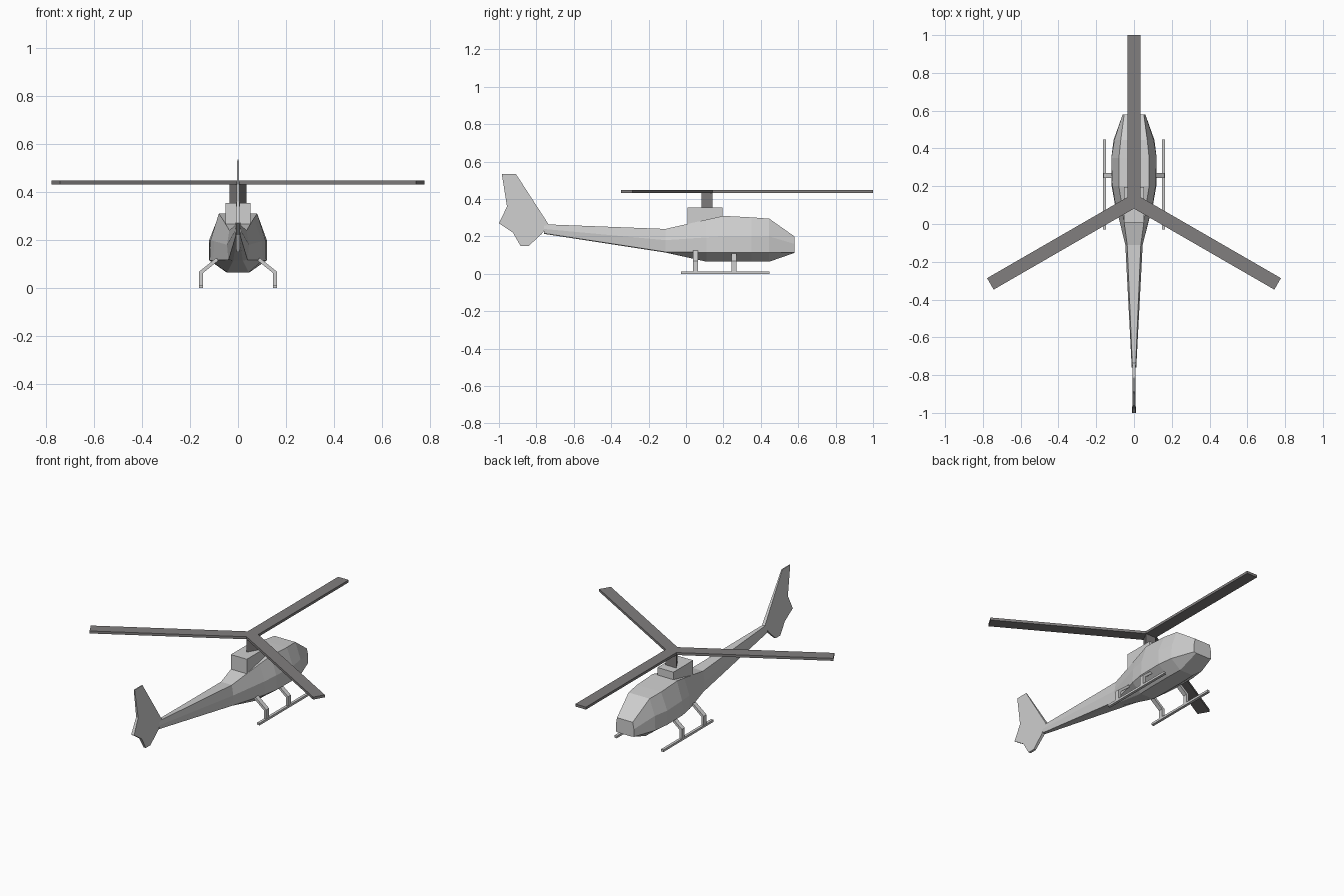
import bpy, bmesh, math
from mathutils import Matrix

if "Cube" in bpy.data.objects:
    bpy.data.objects.remove(bpy.data.objects["Cube"])


def material(name, rgb):
    m = bpy.data.materials.new(name)
    m.diffuse_color = (*rgb, 1)
    m.use_nodes = True
    m.node_tree.nodes["Principled BSDF"].inputs["Base Color"].default_value = m.diffuse_color
    return m


BODY = material("light grey", (0.62, 0.62, 0.62))
ROTOR = material("dark grey", (0.22, 0.21, 0.21))


def finish(name, bm, mat):
    bmesh.ops.recalc_face_normals(bm, faces=bm.faces)
    me = bpy.data.meshes.new(name)
    bm.to_mesh(me)
    bm.free()
    me.materials.append(mat)
    ob = bpy.data.objects.new(name, me)
    bpy.context.collection.objects.link(ob)
    return ob


def loft(name, rings, mat):
    """Join equal-length rings of points into a closed skin."""
    bm = bmesh.new()
    vs = [[bm.verts.new(p) for p in r] for r in rings]
    n = len(rings[0])
    for a, b in zip(vs, vs[1:]):
        for i in range(n):
            j = (i + 1) % n
            bm.faces.new((a[i], a[j], b[j], b[i]))
    bm.faces.new(vs[0])
    bm.faces.new(vs[-1])
    return finish(name, bm, mat)


def box(name, lo, hi, mat, matrix=Matrix()):
    bm = bmesh.new()
    bmesh.ops.create_cube(bm, size=1)
    for v in bm.verts:
        v.co = [l + (c + 0.5) * (h - l) for l, h, c in zip(lo, hi, v.co)]
    bmesh.ops.transform(bm, matrix=matrix, verts=bm.verts)
    return finish(name, bm, mat)


# Fuselage and tail boom: (y, half section from bottom to top as x, z)
sections = [
    (0.58, [(0.045, 0.112), (0.06, 0.115), (0.06, 0.16), (0.052, 0.20)]),
    (0.445, [(0.045, 0.065), (0.108, 0.115), (0.104, 0.20), (0.07, 0.295)]),
    (0.35, [(0.048, 0.065), (0.12, 0.115), (0.12, 0.20), (0.08, 0.302)]),
    (0.20, [(0.048, 0.065), (0.118, 0.115), (0.114, 0.20), (0.08, 0.31)]),
    (0.11, [(0.045, 0.065), (0.102, 0.115), (0.10, 0.195), (0.066, 0.29)]),
    (-0.11, [(0.02, 0.114), (0.04, 0.117), (0.046, 0.18), (0.036, 0.24)]),
    (-0.76, [(0.005, 0.214), (0.010, 0.217), (0.012, 0.24), (0.008, 0.265)]),
]
loft("fuselage", [[(x, y, z) for x, z in half] + [(-x, y, z) for x, z in reversed(half)]
                  for y, half in sections], BODY)

# Tail fin: flat profile, thinner towards both tips
fin = [(-0.985, 0.535), (-0.91, 0.535), (-0.735, 0.265), (-0.77, 0.215), (-0.84, 0.15),
       (-0.885, 0.15), (-0.925, 0.22), (-1.0, 0.27), (-0.957, 0.36)]
loft("tail_fin", [[(s * max(0.003, 0.010 - 0.03 * abs(z - 0.25)), y, z) for y, z in fin]
                  for s in (-1, 1)], BODY)

# Engine housing
box("engine_housing", (-0.053, 0.008, 0.215), (0.053, 0.195, 0.354), BODY)

# Triangular mast with a blade growing out of each face
HUB, W = 0.122, 0.035
R = 2 * W / math.sqrt(3)
tri = [(R * math.cos(math.radians(a)), HUB + R * math.sin(math.radians(a))) for a in (-90, 30, 150)]
loft("rotor_mast", [[(x, y, z) for x, y in tri] for z in (0.34, 0.447)], ROTOR)
for i in range(3):
    turn = Matrix.Translation((0, HUB, 0)) @ Matrix.Rotation(math.radians(120 * i), 4, 'Z')
    box(f"rotor_blade_{i + 1}", (-W, R / 2, 0.432), (W, 1 - HUB, 0.447), ROTOR, turn)

# Landing skids and bent struts
strut = [(0.162, 0.008), (0.162, 0.068), (0.09, 0.126), (0.082, 0.114), (0.147, 0.061), (0.147, 0.008)]
for side, s in (("left", -1), ("right", 1)):
    x0, x1 = sorted((s * 0.147, s * 0.163))
    box(f"skid_{side}", (x0, -0.028, 0), (x1, 0.447, 0.013), BODY)
    for end, y in (("rear", 0.05), ("front", 0.257)):
        loft(f"strut_{end}_{side}", [[(s * x, y + d, z) for x, z in strut]
                                     for d in (-0.0135, 0.0135)], BODY)
